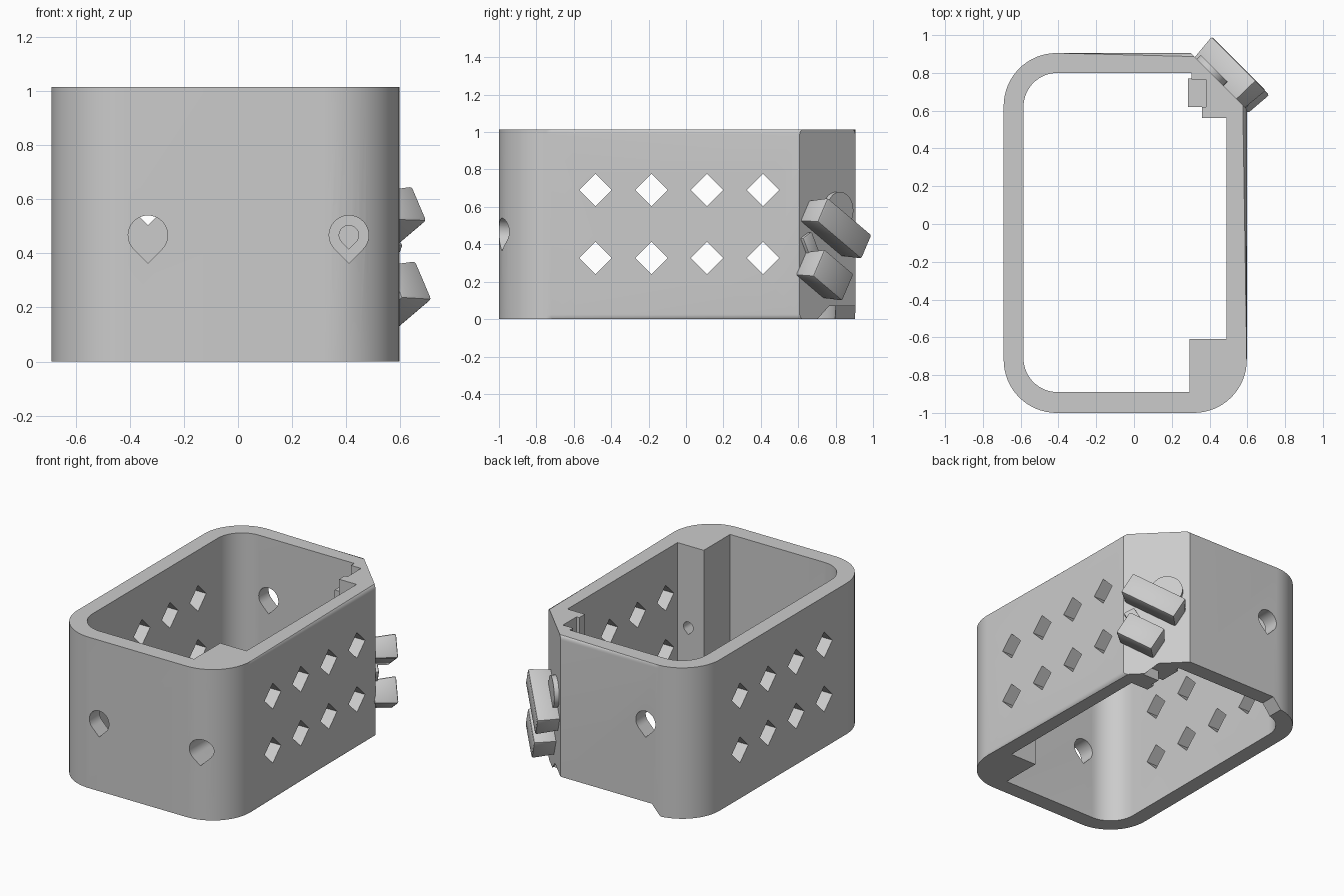
import bpy, bmesh, math
from mathutils import Matrix, Vector

cube = bpy.data.objects.get("Cube")
if cube:
    bpy.data.objects.remove(cube, do_unlink=True)

grey = bpy.data.materials.new("light_grey")
grey.use_nodes = True
grey.diffuse_color = (0.6, 0.6, 0.6, 1)
grey.node_tree.nodes["Principled BSDF"].inputs["Base Color"].default_value = (0.6, 0.6, 0.6, 1)

HEIGHT = 1.015


def finish(name, bm):
    bmesh.ops.recalc_face_normals(bm, faces=bm.faces)
    mesh = bpy.data.meshes.new(name)
    bm.to_mesh(mesh)
    bm.free()
    mesh.materials.append(grey)
    obj = bpy.data.objects.new(name, mesh)
    bpy.context.collection.objects.link(obj)
    return obj


def prism(name, points, lo, hi, axis="z", rim=0):
    """Extrude a 2D outline along an axis, optionally rounding both rims."""
    place = {"x": lambda a, b, t: (t, a, b),
             "y": lambda a, b, t: (a, t, b),
             "z": lambda a, b, t: (a, b, t)}[axis]
    bm = bmesh.new()
    base = [bm.verts.new(place(a, b, lo)) for a, b in points]
    top = [bm.verts.new(place(a, b, hi)) for a, b in points]
    caps = [bm.faces.new(base[::-1]), bm.faces.new(top)]
    for i in range(len(points)):
        j = (i + 1) % len(points)
        bm.faces.new((base[i], base[j], top[j], top[i]))
    if rim:
        edges = [e for f in caps for e in f.edges]
        bmesh.ops.bevel(bm, geom=edges, offset=rim, segments=4, profile=0.5, affect="EDGES")
    return finish(name, bm)


def box(name, x0, x1, y0, y1, z0, z1):
    return prism(name, [(x0, y0), (x1, y0), (x1, y1), (x0, y1)], z0, z1)


def arc(cx, cy, r, start, end, steps=16):
    return [(cx + r * math.cos(math.radians(start + (end - start) * i / steps)),
             cy + r * math.sin(math.radians(start + (end - start) * i / steps)))
            for i in range(steps + 1)]


def teardrop(cx, cz, r):
    return arc(cx, cz, r, -45, 225, 28) + [(cx, cz - r * math.sqrt(2))]


def combine(target, tool, operation="DIFFERENCE"):
    mod = target.modifiers.new("combine", "BOOLEAN")
    mod.operation = operation
    mod.solver = "EXACT"
    mod.object = tool
    bpy.context.view_layer.objects.active = target
    bpy.ops.object.modifier_apply(modifier=mod.name)
    bpy.data.objects.remove(tool, do_unlink=True)


# Outer shell with rounded corners and rims
r = 0.28
outline = (arc(-0.69 + r, -1 + r, r, 180, 270) + arc(0.597 - r, -1 + r, r, 270, 360)
           + [(0.597, 0.905)] + arc(-0.69 + r, 0.905 - r, r, 90, 180))
housing = prism("housing", outline, 0, HEIGHT, rim=0.025)

# Diagonal back corner
combine(housing, prism("corner_cutter", [(0.2, 1.005), (0.7, 0.505), (1.2, 1.2)], -1, 2))

# Open interior, leaving the corner post and the stepped corner
interior = (arc(-0.405, -0.71, 0.18, 180, 270)
            + [(0.295, -0.89), (0.295, -0.61), (0.49, -0.61), (0.49, 0.56), (0.36, 0.56),
               (0.36, 0.62), (0.38, 0.62), (0.38, 0.765), (0.305, 0.765), (0.305, 0.8)]
            + arc(-0.405, 0.62, 0.18, 90, 180))
combine(housing, prism("interior_cutter", interior, -1, 2))

# Raised lower edge of the back wall
combine(housing, prism("lower_cutter", [(-0.46, -0.02), (0.52, -0.02), (0.44, 0.07), (-0.38, 0.07)],
                       0.69, 1.2, "y"))

# Teardrop holes: front, back, and the stepped bore through the post
combine(housing, prism("front_hole", teardrop(-0.333, 0.467, 0.073), -1.2, -0.7, "y"))
combine(housing, prism("back_hole", teardrop(-0.333, 0.607, 0.073), 0.7, 1.2, "y"))
combine(housing, prism("post_bore", teardrop(0.41, 0.467, 0.073), -1.2, -0.78, "y"))
combine(housing, prism("post_hole", teardrop(0.41, 0.467, 0.036), -0.9, -0.5, "y"))

# Diamond vents through both side walls
for row in (0.327, 0.69):
    for column in range(4):
        y = -0.483 + column * 0.298
        combine(housing, prism("vent", arc(y, row, 0.087, 0, 270, 3), -1, 1, "x"))

# Lower ledge inside the stepped corner
box("inner_ledge", 0.285, 0.385, 0.62, 0.77, 0.07, 0.9)


# Tilted hooks on the diagonal corner
def hook(name, y, z, length, width, tilt, outer_sum):
    out = Vector((1, 1, 0)).normalized()
    across = Vector((1, -1, 0)).normalized()
    along = across * math.cos(tilt) + Vector((0, 0, math.sin(tilt)))
    side = out.cross(along)
    depth = (outer_sum - 1.205) / math.sqrt(2) + 0.01
    bm = bmesh.new()
    bmesh.ops.create_cube(bm, size=1)
    for v in bm.verts:
        taper = 0.86 if v.co.z < 0 else 1
        v.co = Vector((v.co.x * length * (0.95 if v.co.z < 0 else 1),
                       v.co.y * width * taper, (v.co.z - 0.5) * depth))
    bmesh.ops.bevel(bm, geom=list(bm.edges), offset=0.012, segments=2, profile=0.5, affect="EDGES")
    frame = Matrix((along, side, out)).transposed().to_4x4()
    frame.translation = Vector((outer_sum - y, y, z))
    bm.transform(frame)
    return finish(name, bm)


hook("upper_hook", 0.85, 0.485, 0.39, 0.152, math.radians(31), 1.405)
hook("lower_hook", 0.79, 0.235, 0.26, 0.17, math.radians(31), 1.4)
# Thin root of the lower hook against the wall
hook("lower_hook_root", 0.685, 0.36, 0.21, 0.08, math.radians(62), 1.24)

# Round boss behind the upper hook
bm = bmesh.new()
bmesh.ops.create_cone(bm, cap_ends=True, segments=32, radius1=0.1, radius2=0.1, depth=0.04)
turn = Vector((1, 1, 0)).to_track_quat("Z", "Y").to_matrix().to_4x4()
turn.translation = Vector((0.41, 0.81, 0.58))
bm.transform(turn)
finish("hook_boss", bm)

for obj in bpy.context.scene.objects:
    obj.select_set(obj.type == "MESH")
bpy.context.view_layer.objects.active = housing
bpy.ops.object.shade_smooth_by_angle(angle=math.radians(30))
